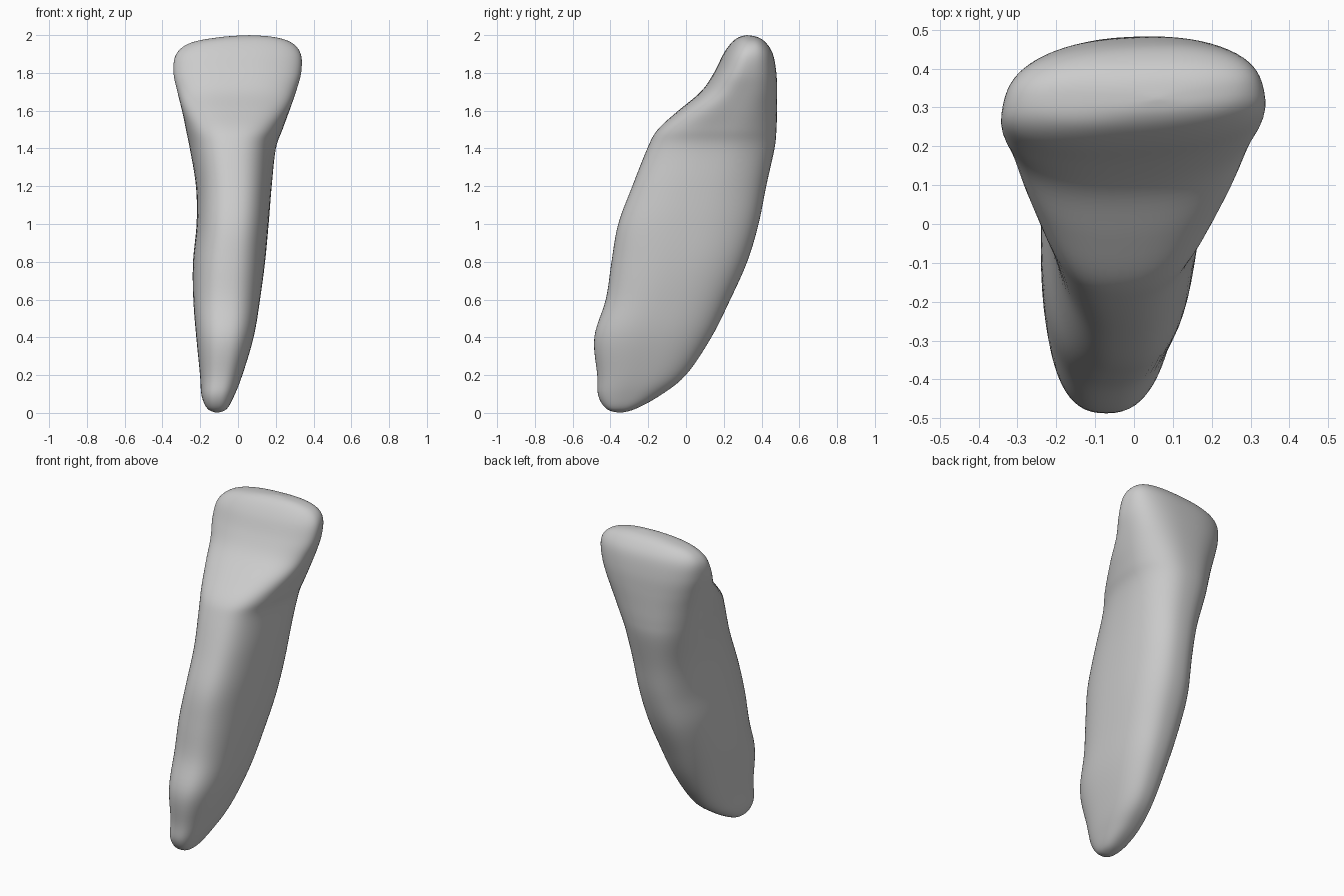
import bpy, bmesh, math

cube = bpy.data.objects.get("Cube")
if cube:
    bpy.data.objects.remove(cube, do_unlink=True)

grey = bpy.data.materials.new("plain grey")
grey.use_nodes = True
colour = (0.6, 0.6, 0.6, 1)
grey.diffuse_color = colour
grey.node_tree.nodes["Principled BSDF"].inputs["Base Color"].default_value = colour

# Outline heights, and the limits of the cross-section at each height
height = [0, .02, .09, .2, .4, .6, .8, 1, 1.2, 1.4, 1.5, 1.6, 1.7, 1.8, 1.9, 1.96, 1.99, 2]
front = [-.35, -.42, -.465, -.47, -.487, -.425, -.395, -.36, -.285, -.205, -.15, -.04, .08, .15, .2, .242, .28, .32]
back = [-.35, -.27, -.14, 0, .135, .235, .325, .385, .425, .47, .48, .482, .482, .477, .458, .42, .375, .32]
right = [-.11, -.16, -.193, -.2, -.218, -.235, -.24, -.222, -.227, -.262, -.282, -.297, -.312, -.327, -.32, -.25, -.09, .06]
left = [-.11, -.06, -.02, .022, .08, .115, .145, .165, .183, .207, .242, .273, .298, .32, .325, .285, .19, .06]
# Width of the front relative to the back
taper = [1, 1, 1, 1.03, 1.05, 1.03, .98, .95, .91, .87, .9, 1, 1.07, 1.1, 1.06, 1, 1, 1]

SIDES, STEPS = 64, 6


def spline(values, i, t):
    a, b, c, d = (values[min(max(k, 0), len(values) - 1)] for k in range(i - 1, i + 3))
    return b + t / 2 * (c - a + t * (2 * a - 5 * b + 4 * c - d + t * (3 * (b - c) + d - a)))


def rounded(value, power):
    return math.copysign(abs(value) ** power, value)


def section(i, t):
    z, y0, y1, x0, x1, narrow = (spline(v, i, t) for v in (height, front, back, right, left, taper))
    # The crown is turned slightly about the vertical
    turn = .05 * min(max((z - 1.2) / .5, 0), 1)
    points = []
    for k in range(SIDES):
        a = math.tau * k / SIDES
        u, v = rounded(math.cos(a), .8), rounded(math.sin(a), .8)
        # Widest behind the middle, narrowing smoothly towards the front
        s = min(max((.5 - v) / 1.3, 0), 1)
        u *= 1 - (1 - narrow) * s * s * (3 - 2 * s)
        x = (x0 + x1) / 2 + u * (x1 - x0) / 2
        y = (y0 + y1) / 2 + v * (y1 - y0) / 2
        points.append((x, y + turn * x, z))
    return points


# Loft the root and crown as one body
bm = bmesh.new()
rings = []
for i in range(len(height) - 1):
    for step in range(STEPS):
        if i + step:
            rings.append([bm.verts.new(p) for p in section(i, step / STEPS)])
for low, high in zip(rings, rings[1:]):
    for k in range(SIDES):
        n = (k + 1) % SIDES
        bm.faces.new((low[k], low[n], high[n], high[k]))

# Close both rounded tips
for ring, n in ((rings[0], 0), (rings[-1], -1)):
    tip = bm.verts.new((left[n], front[n], height[n]))
    for k in range(SIDES):
        bm.faces.new((ring[k], ring[(k + 1) % SIDES], tip))
bmesh.ops.recalc_face_normals(bm, faces=bm.faces)

mesh = bpy.data.meshes.new("tooth")
bm.to_mesh(mesh)
bm.free()
tooth = bpy.data.objects.new("tooth", mesh)
bpy.context.collection.objects.link(tooth)
mesh.materials.append(grey)
mesh.shade_smooth()

# Soften the lofted surface
soften = tooth.modifiers.new("soften", "SMOOTH")
soften.factor = .5
soften.iterations = 4
